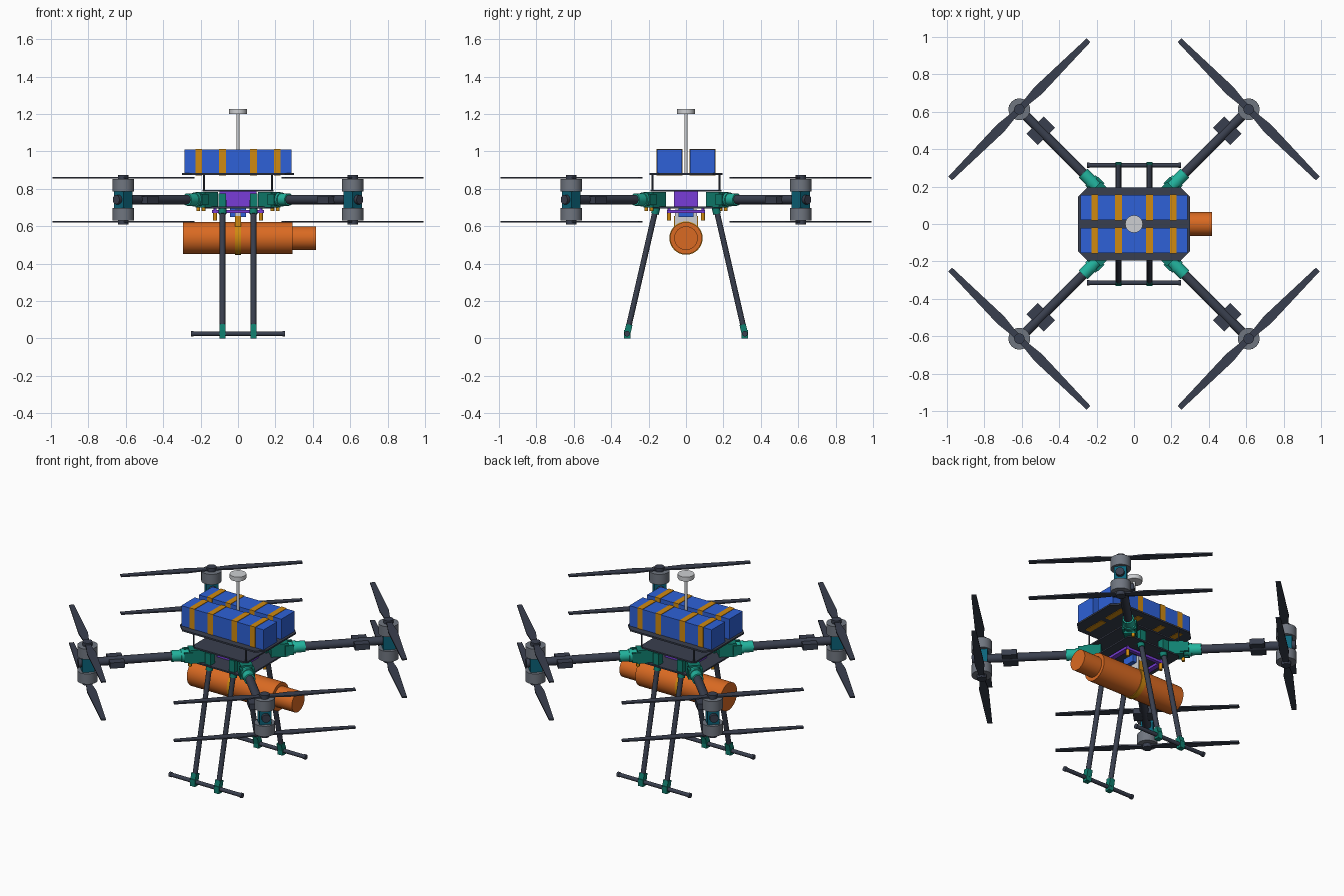
import bpy, bmesh, math
from mathutils import Vector

cube = bpy.data.objects.get("Cube")
if cube:
    bpy.data.objects.remove(cube, do_unlink=True)


def material(name, rgb):
    lin = [(c / 255 / 12.92) if c < 11 else ((c / 255 + 0.055) / 1.055) ** 2.4 for c in rgb]
    m = bpy.data.materials.new(name)
    m.use_nodes = True
    m.diffuse_color = (*lin, 1)
    m.node_tree.nodes["Principled BSDF"].inputs["Base Color"].default_value = (*lin, 1)
    return m


CARBON = material("carbon black", (57, 63, 78))
METAL = material("motor grey", (112, 118, 128))
PALE = material("pale grey", (205, 207, 210))
BLUE = material("battery blue", (46, 97, 215))
AMBER = material("strap amber", (208, 138, 16))
ORANGE = material("payload orange", (218, 106, 34))
PURPLE = material("controller purple", (120, 60, 215))
TEAL = material("bright teal", (34, 180, 158))
DEEP = material("deep teal", (16, 128, 112))
PETROL = material("petrol blue", (12, 100, 122))


def finish(ob, name, mat, smooth=False):
    ob.name = ob.data.name = name
    ob.data.materials.append(mat)
    if smooth:
        bpy.ops.object.shade_smooth_by_angle(angle=math.radians(40))
    return ob


def box(name, mat, loc, size, turn=0, tilt=0):
    bpy.ops.mesh.primitive_cube_add(size=1, location=loc, rotation=(tilt, 0, turn))
    ob = bpy.context.object
    ob.scale = size
    return finish(ob, name, mat)


def rod(name, mat, a, b, r, sides=24):
    a, b = Vector(a), Vector(b)
    d = b - a
    bpy.ops.mesh.primitive_cylinder_add(vertices=sides, radius=r, depth=d.length, location=(a + b) / 2)
    ob = bpy.context.object
    ob.rotation_euler = d.to_track_quat('Z', 'Y').to_euler()
    return finish(ob, name, mat, True)


def slab(name, mat, outline, z, thick):
    """Extrude a flat outline upwards into a plate."""
    bm = bmesh.new()
    face = bm.faces.new([bm.verts.new((x, y, z)) for x, y in outline])
    new = bmesh.ops.extrude_face_region(bm, geom=[face])["geom"]
    bmesh.ops.translate(bm, vec=(0, 0, thick), verts=[v for v in new if isinstance(v, bmesh.types.BMVert)])
    bmesh.ops.recalc_face_normals(bm, faces=bm.faces)
    me = bpy.data.meshes.new(name)
    bm.to_mesh(me)
    bm.free()
    ob = bpy.data.objects.new(name, me)
    bpy.context.collection.objects.link(ob)
    return finish(ob, name, mat)


def octagon(x, y, c):
    return [(x, c - y), (x, y - c), (x - c, y), (c - x, y),
            (-x, y - c), (-x, c - y), (c - x, -y), (x - c, -y)]


SIGNS = (-1, 1)
CORNERS = [(sx, sy) for sx in SIGNS for sy in SIGNS]

# Frame plates and standoffs
slab("battery_plate", CARBON, octagon(0.3, 0.195, 0.05), 0.874, 0.01)
slab("upper_frame_plate", CARBON, octagon(0.19, 0.19, 0.02), 0.785, 0.009)
slab("lower_frame_plate", CARBON, octagon(0.19, 0.19, 0.02), 0.695, 0.009)
for sx, sy in CORNERS:
    rod("standoff", CARBON, (sx * 0.181, sy * 0.179, 0.79), (sx * 0.181, sy * 0.179, 0.876), 0.005, 12)

# Twin batteries, each wrapped by four straps
for sy in SIGNS:
    box("battery", BLUE, (0, sy * 0.0875, 0.947), (0.57, 0.133, 0.126))
    for x in (-0.21, -0.083, 0.083, 0.21):
        box("battery_strap", AMBER, (x, sy * 0.0875, 0.942), (0.036, 0.138, 0.142))

# Antenna mast
rod("antenna_mast", PALE, (0, 0, 0.88), (0, 0, 1.205), 0.008)
rod("antenna_disc", PALE, (0, 0, 1.2), (0, 0, 1.227), 0.047, 32)

# Flight controller and payload suspension
box("flight_controller", PURPLE, (0, 0, 0.742), (0.2, 0.13, 0.084))
box("sensor_box", BLUE, (0, 0, 0.673), (0.085, 0.08, 0.046))
for s in SIGNS:
    box("damper_rail_side", PURPLE, (0, s * 0.09, 0.678), (0.28, 0.022, 0.016))
    box("damper_rail_end", PURPLE, (s * 0.125, 0, 0.678), (0.03, 0.18, 0.016))
for sx, sy in CORNERS:
    rod("damper", AMBER, (sx * 0.122, sy * 0.09, 0.63), (sx * 0.122, sy * 0.09, 0.67), 0.011, 16)
    rod("damper_post", PURPLE, (sx * 0.122, sy * 0.09, 0.66), (sx * 0.122, sy * 0.09, 0.7), 0.008, 16)

# Payload canister, hanger and band
rod("canister_body", ORANGE, (-0.295, 0, 0.536), (0.292, 0, 0.536), 0.085, 40)
rod("canister_nose", ORANGE, (0.29, 0, 0.536), (0.417, 0, 0.536), 0.063, 40)
rod("canister_band", AMBER, (-0.016, 0, 0.536), (0.016, 0, 0.536), 0.089, 40)
box("canister_hanger", PALE, (0, 0, 0.64), (0.032, 0.12, 0.1))
for s in SIGNS:
    box("hanger_band", AMBER, (0, s * 0.062, 0.625), (0.03, 0.005, 0.06))

# Landing gear
for s in SIGNS:
    rod("skid", CARBON, (-0.25, s * 0.315, 0.025), (0.25, s * 0.315, 0.025), 0.012, 16)
    for e in SIGNS:
        rod("skid_cap", CARBON, (e * 0.238, s * 0.315, 0.025), (e * 0.252, s * 0.315, 0.025), 0.015, 16)
for sx, sy in CORNERS:
    x = sx * 0.083
    rod("leg", CARBON, (x, sy * 0.155, 0.72), (x, sy * 0.312, 0.04), 0.015, 16)
    rod("leg_socket", DEEP, (x, sy * 0.15, 0.74), (x, sy * 0.166, 0.665), 0.021, 16)
    box("leg_hinge", DEEP, (x, sy * 0.158, 0.735), (0.04, 0.045, 0.08))
    box("skid_clamp", DEEP, (x, sy * 0.315, 0.022), (0.034, 0.034, 0.044))
    box("skid_socket", DEEP, (x, sy * 0.308, 0.052), (0.034, 0.034, 0.045), 0, sy * 0.23)

# Arms with clamps, speed controllers, coaxial motors and propellers
HUB = 0.613
BLADE = ((0, 0.015), (0.05, 0.017), (0.14, 0.027), (0.523, 0.014))
for sx, sy in CORNERS:
    turn = math.atan2(sy, sx)
    out = Vector((sx, sy, 0)).normalized()
    side = Vector((-out.y, out.x, 0))

    def at(r, z, t=0):
        return out * r + side * t + Vector((0, 0, z))

    rod("arm", CARBON, at(0.2, 0.742), at(0.922, 0.742), 0.025)
    rod("arm_sleeve", TEAL, at(0.285, 0.742), at(0.385, 0.742), 0.033)
    rod("arm_sleeve_collar", TEAL, at(0.31, 0.742), at(0.33, 0.742), 0.038)
    box("arm_bracket", DEEP, at(0.235, 0.742), (0.1, 0.07, 0.082), turn)
    for t in SIGNS:
        box("arm_bracket_lug", DEEP, at(0.29, 0.742, t * 0.035), (0.05, 0.014, 0.06), turn)
    rod("arm_pin", AMBER, at(0.28, 0.7, 0.02), at(0.28, 0.68, 0.02), 0.01, 12)
    box("speed_controller", CARBON, at(0.705, 0.74), (0.085, 0.13, 0.036), turn)

    cx, cy = sx * HUB, sy * HUB
    box("motor_mount", PETROL, (cx, cy, 0.741), (0.07, 0.07, 0.094), turn)
    for d, label in ((1, "upper"), (-1, "lower")):
        def level(h):
            return (cx, cy, 0.741 + d * h)
        rod(label + "_motor", METAL, level(0.045), level(0.11), 0.058, 32)
        rod(label + "_motor_cap", CARBON, level(0.108), level(0.133), 0.028)
        z = level(0.118)[2]
        half = list(BLADE) + [(l, -w) for l, w in reversed(BLADE[1:])]
        edge = [(l, w) for l, w in BLADE[1:]] + [(l, -w) for l, w in reversed(BLADE[1:])]
        edge += [(-l, w) for l, w in edge]
        edge = edge[:3] + edge[3:6] + [(-l, -w) for l, w in BLADE[1:]]
        edge += [(-l, w) for l, w in reversed(BLADE[1:])]
        outline = [(cx + side.x * l + out.x * w, cy + side.y * l + out.y * w) for l, w in edge]
        slab(label + "_propeller", CARBON, outline, z - 0.004, 0.008)
